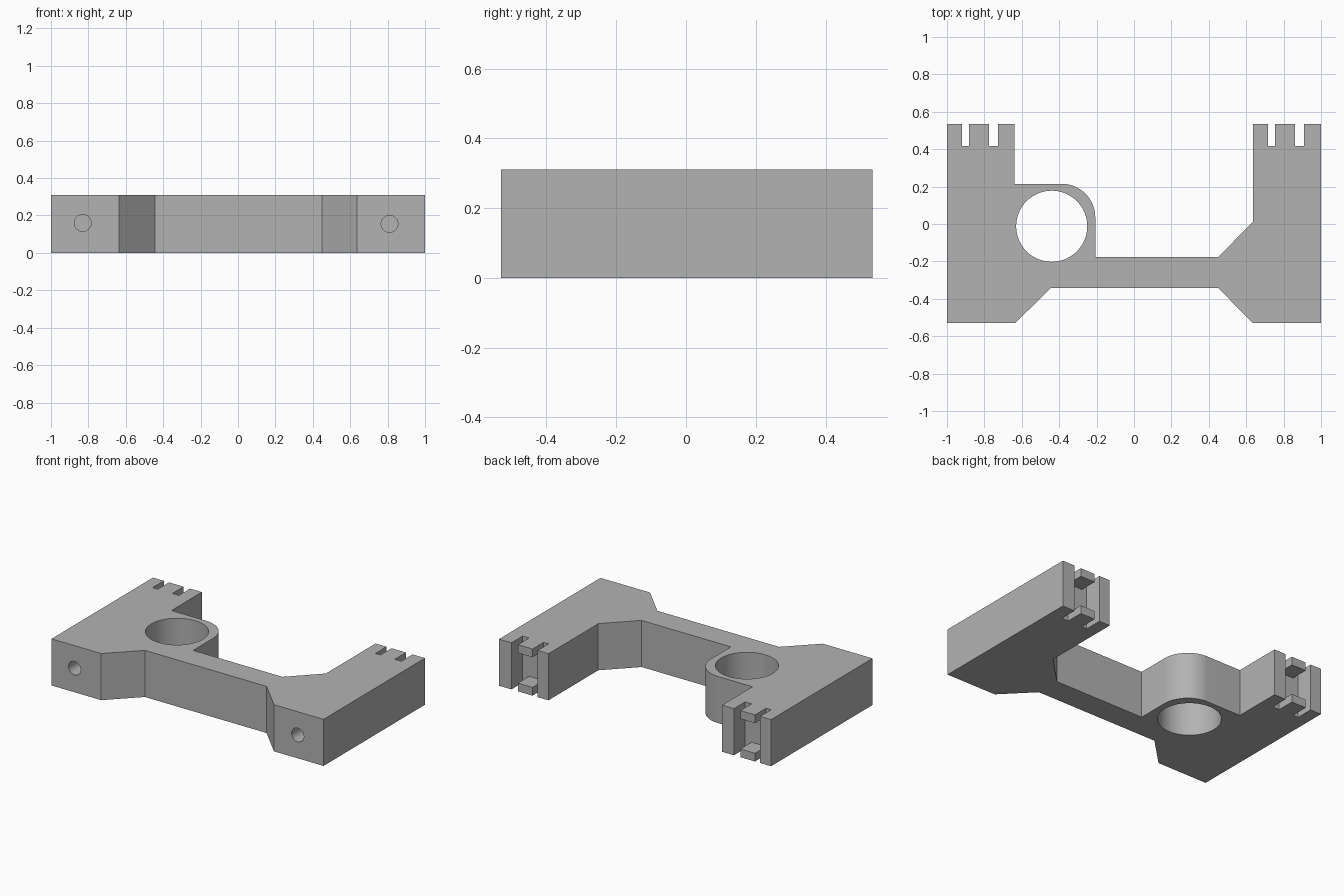
import bpy, bmesh
from math import cos, sin, pi, radians
from mathutils import Matrix, Vector

cube = bpy.data.objects.get("Cube")
if cube:
    bpy.data.objects.remove(cube, do_unlink=True)

HEIGHT = 0.31
FRONT, BACK = -0.53, 0.535

grey = bpy.data.materials.new("plain_grey")
grey.use_nodes = True
grey.diffuse_color = (0.45, 0.45, 0.45, 1)
grey.node_tree.nodes["Principled BSDF"].inputs["Base Color"].default_value = grey.diffuse_color


def finish(name, bm):
    bmesh.ops.recalc_face_normals(bm, faces=bm.faces)
    mesh = bpy.data.meshes.new(name)
    bm.to_mesh(mesh)
    bm.free()
    obj = bpy.data.objects.new(name, mesh)
    bpy.context.collection.objects.link(obj)
    mesh.materials.append(grey)
    return obj


def prism(name, points, direction):
    """Extrude a closed outline along a direction."""
    bm = bmesh.new()
    face = bm.faces.new([bm.verts.new(p) for p in points])
    result = bmesh.ops.extrude_face_region(bm, geom=[face])
    moved = [v for v in result["geom"] if isinstance(v, bmesh.types.BMVert)]
    bmesh.ops.translate(bm, verts=moved, vec=Vector(direction))
    return finish(name, bm)


def cylinder(name, radius, depth, location, axis, segments):
    bm = bmesh.new()
    turn = Matrix.Rotation(pi / 2, 4, "X") if axis == "Y" else Matrix()
    bmesh.ops.create_cone(bm, cap_ends=True, segments=segments, radius1=radius,
                          radius2=radius, depth=depth,
                          matrix=Matrix.Translation(location) @ turn)
    return finish(name, bm)


def cut(target, cutter):
    cutter.hide_render = True
    cutter.hide_viewport = True
    mod = target.modifiers.new(cutter.name, "BOOLEAN")
    mod.operation = "DIFFERENCE"
    mod.solver = "EXACT"
    mod.object = cutter


# Bracket body: two arms, cross bar and rounded ring housing
corner = [(-0.387 + 0.18 * cos(a), 0.035 + 0.18 * sin(a))
          for a in (i * pi / 48 for i in range(25))]
outline = [(-1, FRONT), (-0.635, FRONT), (-0.445, -0.342), (0.45, -0.342),
           (0.635, FRONT), (1, FRONT), (1, BACK), (0.637, BACK), (0.637, 0.012),
           (0.45, -0.176), (-0.207, -0.176), *corner,
           (-0.64, 0.215), (-0.64, BACK), (-1, BACK)]
body = prism("bracket_body", [(x, y, 0) for x, y in outline], (0, 0, HEIGHT))

# Large vertical ring hole
cut(body, cylinder("ring_hole_cutter", 0.19, 1, (-0.44, -0.012, HEIGHT / 2), "Z", 96))

# Blind round holes in the front of each arm
for side, x, z in (("right", -0.83, 0.16), ("left", 0.81, 0.155)):
    cut(body, cylinder(side + "_bolt_hole_cutter", 0.045, 0.7, (x, FRONT, z), "Y", 40))

# H-shaped slots in the back of each arm, leaving a stub above and below
LOW, HIGH = 0.055, 0.255
for side, a, b, c, d in (("right", -0.92, -0.882, -0.775, -0.727),
                         ("left", 0.717, 0.754, 0.861, 0.909)):
    bottom, top = -0.1, HEIGHT + 0.1
    shape = [(a, bottom), (b, bottom), (b, LOW), (c, LOW), (c, bottom), (d, bottom),
             (d, top), (c, top), (c, HIGH), (b, HIGH), (b, top), (a, top)]
    cut(body, prism(side + "_slot_cutter", [(x, 0.418, z) for x, z in shape], (0, 0.3, 0)))

# Apply the cuts, then smooth only the round walls
bpy.context.view_layer.update()
graph = bpy.context.evaluated_depsgraph_get()
mesh = bpy.data.meshes.new_from_object(body.evaluated_get(graph))
body.modifiers.clear()
body.data = mesh
for obj in list(bpy.context.collection.objects):
    if obj.name.endswith("_cutter"):
        bpy.data.objects.remove(obj, do_unlink=True)
bpy.ops.object.select_all(action="DESELECT")
body.select_set(True)
bpy.context.view_layer.objects.active = body
bpy.ops.object.shade_smooth_by_angle(angle=radians(25))
